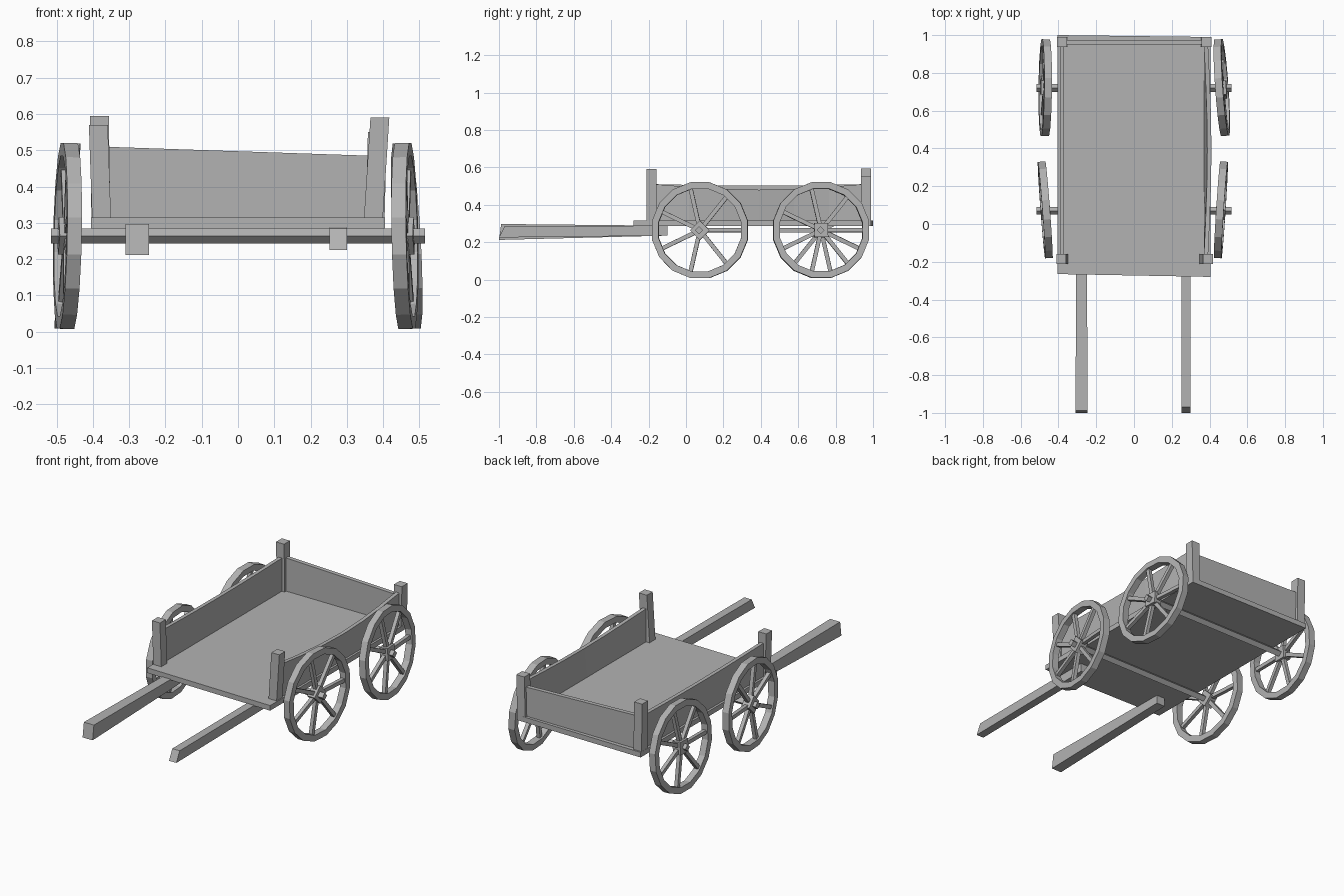
import bpy
from math import sin, cos, pi, tau
from mathutils import Euler, Matrix, Vector

cube = bpy.data.objects.get("Cube")
if cube:
    bpy.data.objects.remove(cube)

wood = bpy.data.materials.new("grey_wood")
wood.use_nodes = True
GREY = (0.45, 0.45, 0.45, 1)
wood.diffuse_color = GREY
wood.node_tree.nodes["Principled BSDF"].inputs["Base Color"].default_value = GREY


def add_object(name, verts, faces):
    mesh = bpy.data.meshes.new(name)
    mesh.from_pydata(verts, [], faces)
    mesh.materials.append(wood)
    obj = bpy.data.objects.new(name, mesh)
    bpy.context.collection.objects.link(obj)
    # consistent outward normals
    import bmesh
    bm = bmesh.new()
    bm.from_mesh(mesh)
    bmesh.ops.recalc_face_normals(bm, faces=bm.faces)
    bm.to_mesh(mesh)
    bm.free()
    return obj


def loft(rings, closed=False):
    """Skin a list of equal-sided rings, capped unless closed into a loop."""
    n, count = len(rings[0]), len(rings)
    verts = [Vector(p) for ring in rings for p in ring]
    faces = []
    for r in range(count if closed else count - 1):
        a, b = r * n, (r + 1) % count * n
        faces += [(a + i, a + (i + 1) % n, b + (i + 1) % n, b + i) for i in range(n)]
    if not closed:
        faces += [tuple(range(n)), tuple(range((count - 1) * n, count * n))]
    return verts, faces


def rect_z(x, y, z, hx, hy):
    return [(x - hx, y - hy, z), (x + hx, y - hy, z), (x + hx, y + hy, z), (x - hx, y + hy, z)]


def rect_y(x0, x1, y, z0, z1, slant=0):
    return [(x0, y, z0), (x1, y, z0), (x1, y + slant, z1), (x0, y + slant, z1)]


def square_x(x, r, turn):
    return [(x, r * cos(turn + k * pi / 2), r * sin(turn + k * pi / 2)) for k in range(4)]


# Bed with a slightly skewed front edge
def bed_ring(z):
    return [(-0.405, -0.265, z), (0.405, -0.28, z), (0.405, 0.99, z), (-0.405, 1.0, z)]


add_object("bed", *loft([bed_ring(0.285), bed_ring(0.315)]))

# Leaning corner posts: side, y, top height, outward lean
for name, x, y, top, lean in (
        ("front_right_post", -0.376, -0.185, 0.57, -0.009),
        ("front_left_post", 0.373, -0.185, 0.59, 0.018),
        ("back_right_post", -0.378, 0.963, 0.595, -0.004),
        ("back_left_post", 0.378, 0.963, 0.55, 0.006)):
    add_object(name, *loft([rect_z(x, y, 0.31, 0.026, 0.027),
                            rect_z(x + lean, y, top, 0.026, 0.027)]))

# Side boards; the left one sags and bows outwards
for name, side, sag, bow in (("right_side_board", -1, 0.008, 0), ("left_side_board", 1, 0.03, 0.018)):
    rings = []
    for k in range(7):
        t = k / 6
        wave = sin(pi * t)
        ring = rect_y(side * 0.37, side * 0.392, -0.17 + 1.12 * t, 0.31, 0.51 - sag * wave)
        rings.append([(x + side * bow * wave * (z > 0.4), y, z) for x, y, z in ring])
    add_object(name, *loft(rings))

# Tail board with a sloping top
add_object("tail_board", *loft([
    [(x, 0.95, 0.31), (x, 0.975, 0.31), (x, 0.975, top), (x, 0.95, top)]
    for x, top in ((-0.37, 0.51), (0.37, 0.485))]))

# Pulling shafts, of unequal thickness
add_object("right_shaft", *loft([rect_y(-0.31, -0.245, -1.0, 0.212, 0.297, 0.012),
                                 rect_y(-0.305, -0.25, -0.1, 0.235, 0.288)]))
add_object("left_shaft", *loft([rect_y(0.252, 0.3, -1.0, 0.225, 0.285, 0.03),
                                rect_y(0.252, 0.3, -0.1, 0.235, 0.288)]))

# Axles and wheels
HUB_Z, OUTER, INNER, HALF_WIDTH = 0.264, 0.261, 0.225, 0.02
SIDES, SPOKES = 16, 7


def wheel(name, x, y, turn, hub_turn, yaw, camber):
    parts = []
    rim = []
    for k in range(SIDES):
        a = tau * (k + 0.5) / SIDES
        rim.append([(w, r * cos(a), r * sin(a)) for w, r in (
            (-HALF_WIDTH, INNER), (HALF_WIDTH, INNER), (HALF_WIDTH, OUTER), (-HALF_WIDTH, OUTER))])
    parts.append(loft(rim, closed=True))
    for k in range(SPOKES):
        spin = Matrix.Rotation(turn + tau * k / SPOKES, 3, 'X')
        verts, faces = loft([rect_y(-0.011, 0.011, r, -0.011, 0.011) for r in (0.02, INNER + 0.01)])
        parts.append(([spin @ v for v in verts], faces))
    parts.append(loft([square_x(-0.025, 0.052, hub_turn), square_x(0.025, 0.052, hub_turn)]))
    verts, faces = [], []
    for part_verts, part_faces in parts:
        base = len(verts)
        verts += part_verts
        faces += [tuple(i + base for i in f) for f in part_faces]
    obj = add_object(name, verts, faces)
    obj.location = (x, y, HUB_Z)
    obj.rotation_euler = Euler((0, camber, yaw))


for name, y in (("front_axle", 0.07), ("back_axle", 0.72)):
    verts, faces = loft([square_x(-0.515, 0.021, 0), square_x(0.515, 0.021, 0)])
    add_object(name, verts, faces).location = (0, y, HUB_Z)

wheel("front_right_wheel", -0.47, 0.075, 0, 0, 0.075, 0.02)
wheel("front_left_wheel", 0.46, 0.075, 0, 0, -0.065, -0.02)
wheel("back_right_wheel", -0.47, 0.722, pi, pi / 4, -0.01, 0.06)
wheel("back_left_wheel", 0.465, 0.722, 0, pi / 4, 0.07, -0.06)
